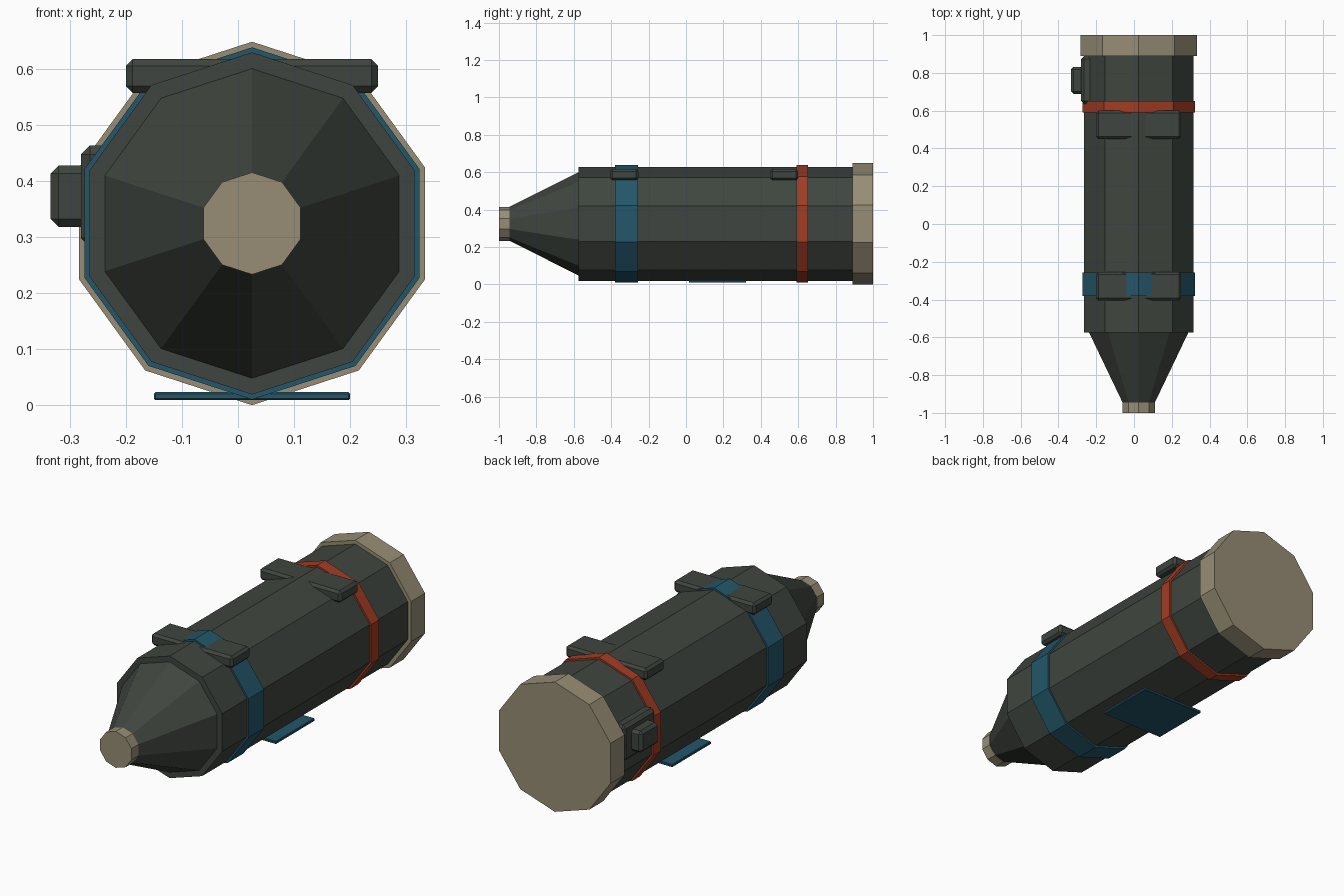
import bpy, bmesh, math

if "Cube" in bpy.data.objects:
    bpy.data.objects.remove(bpy.data.objects["Cube"])

CX, CZ, SIDES = 0.025, 0.324, 10


def material(name, rgb):
    m = bpy.data.materials.new(name)
    m.diffuse_color = (*rgb, 1)
    m.use_nodes = True
    m.node_tree.nodes["Principled BSDF"].inputs["Base Color"].default_value = m.diffuse_color
    return m


DARK = material("dark green grey", (0.050, 0.060, 0.050))
TAN = material("tan", (0.31, 0.27, 0.18))
BLUE = material("deep blue", (0.017, 0.094, 0.145))
RED = material("rust red", (0.36, 0.046, 0.017))


def finish(bm, name, mat):
    bmesh.ops.recalc_face_normals(bm, faces=bm.faces[:])
    me = bpy.data.meshes.new(name)
    bm.to_mesh(me)
    bm.free()
    me.materials.append(mat)
    ob = bpy.data.objects.new(name, me)
    bpy.context.collection.objects.link(ob)
    return ob


def prism(name, mat, profile):
    """Closed ten-sided solid along y from (y, radius) pairs, one corner up."""
    bm = bmesh.new()
    rings = []
    for y, r in profile:
        angles = [math.pi / 2 + 2 * math.pi * i / SIDES for i in range(SIDES)]
        rings.append([bm.verts.new((CX + r * math.cos(a), y, CZ + r * math.sin(a)))
                      for a in angles])
    for a, b in zip(rings, rings[1:]):
        for i in range(SIDES):
            j = (i + 1) % SIDES
            bm.faces.new((a[i], a[j], b[j], b[i]))
    bm.faces.new(rings[0])
    bm.faces.new(rings[-1])
    return finish(bm, name, mat)


def box(name, mat, lo, hi, chamfer):
    """Chamfered box between two corners."""
    bm = bmesh.new()
    bmesh.ops.create_cube(bm, size=1)
    for v in bm.verts:
        v.co = [(l + h) / 2 + c * (h - l) for l, h, c in zip(lo, hi, v.co)]
    bmesh.ops.bevel(bm, geom=bm.edges[:], offset=chamfer, segments=1,
                    affect='EDGES', profile=0.5)
    return finish(bm, name, mat)


# Main casing, tapered nose and end caps
prism("casing", DARK, [(-0.575, 0.305), (0.90, 0.305)])
prism("nose_cone", DARK, [(-0.575, 0.276), (-0.945, 0.090)])
prism("nose_tip", TAN, [(-1.0, 0.091), (-0.945, 0.091)])
prism("rear_cap", TAN, [(0.89, 0.324), (1.0, 0.324)])

# Coloured bands
prism("blue_band", BLUE, [(-0.38, 0.314), (-0.257, 0.314)])
prism("red_band", RED, [(0.59, 0.314), (0.652, 0.314)])

# Mounting lugs across the top
for name, y in (("front_lug", -0.33), ("rear_lug", 0.525)):
    box(name, DARK, (-0.20, y - 0.075, 0.557), (0.25, y + 0.075, 0.617), 0.012)

# Access housing on the left side
box("side_housing", DARK, (-0.28, 0.635, 0.282), (-0.20, 0.89, 0.463), 0.016)
box("side_knob", DARK, (-0.334, 0.688, 0.318), (-0.262, 0.832, 0.427), 0.014)

# Flat plate underneath
box("belly_plate", BLUE, (-0.15, 0.015, 0.009), (0.20, 0.322, 0.023), 0.003)
